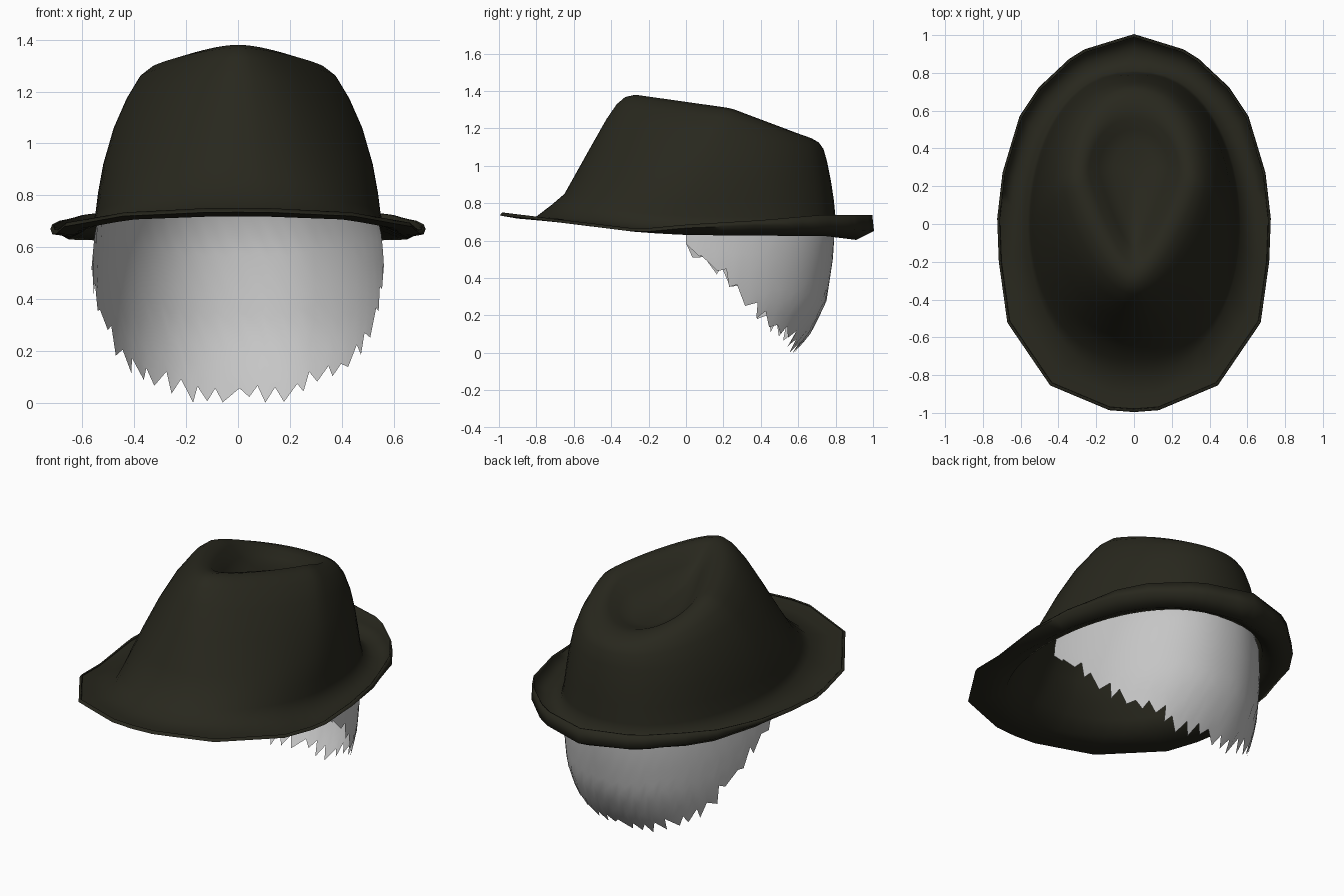
import bpy, math, random

if "Cube" in bpy.data.objects:
    bpy.data.objects.remove(bpy.data.objects["Cube"])
random.seed(4)


def material(name, rgb):
    m = bpy.data.materials.new(name)
    m.diffuse_color = (*rgb, 1)
    m.use_nodes = True
    m.node_tree.nodes["Principled BSDF"].inputs["Base Color"].default_value = m.diffuse_color
    return m


felt = material("dark olive felt", (0.021, 0.0205, 0.0125))
grey = material("grey hair", (0.56, 0.56, 0.56))


def add_mesh(name, verts, faces, mat, angle):
    me = bpy.data.meshes.new(name)
    me.from_pydata(verts, [], faces)
    me.materials.append(mat)
    ob = bpy.data.objects.new(name, me)
    bpy.context.collection.objects.link(ob)
    bpy.ops.object.select_all(action='DESELECT')
    ob.select_set(True)
    bpy.context.view_layer.objects.active = ob
    bpy.ops.object.shade_smooth_by_angle(angle=math.radians(angle))
    return ob


def lerp_table(table, k):
    k = max(k, table[0][0])
    for (a, va), (b, vb) in zip(table, table[1:]):
        if k <= b:
            return va + (vb - va) * (k - a) / (b - a)
    return table[-1][1]


def spow(v, p):
    return math.copysign(abs(v) ** p, v)


# Brim outline, right half from front to back, mirrored and subdivided
half = [(0, -0.99), (.13, -.98), (.44, -.85), (.665, -.52), (.71, -.2), (.718, .03),
        (.69, .27), (.6, .57), (.5, .72), (.34, .87), (.26, .92), (0, 1)]
loop = half + [(-x, y) for x, y in half[-2:0:-1]]
SUB = 3
outline = []
for (x0, y0), (x1, y1) in zip(loop, loop[1:] + loop[:1]):
    outline += [(x0 + (x1 - x0) * k / SUB, y0 + (y1 - y0) * k / SUB) for k in range(SUB)]
angles = [math.atan2(x / .72, -y) for x, y in outline]


def brim_ring(scale, profile):
    return [(x * scale, y * scale, lerp_table(profile, y * scale)) for x, y in outline]


def crown_ring(yf, zf, yb, zb, w, zs, ys=0.0, tear=0.0, p=1.0):
    ring = []
    for t in angles:
        c = math.cos(t)
        y = ys - c * (ys - yf) if c > 0 else ys - c * (yb - ys)
        z = zs + (zf - zs) * c if c > 0 else zs - (zb - zs) * c
        ring.append((w * spow(math.sin(t), p) * (1 - tear * max(c, 0)), y, z))
    return ring


# Hat: brim flat in front and turned up behind, crown wall, ridge, teardrop dent
rings = [
    brim_ring(.988, [(-.98, .745), (-.8, .722), (-.25, .657), (0, .682), (.4, .707),
                     (.7, .735), (1, .735)]),
    brim_ring(.998, [(-1, .738), (-.8, .716), (-.25, .648), (0, .67), (.4, .685),
                     (.7, .675), (1, .655)]),
    brim_ring(.91, [(-.91, .727), (-.7, .708), (-.25, .652), (0, .638), (.75, .632),
                    (.91, .612)]),
    crown_ring(-.80, .729, .81, .655, .562, .683, 0, 0, .86),
    crown_ring(-.72, .79, .80, .72, .55, .73, 0, 0, .88),
    crown_ring(-.65, .85, .79, .82, .54, .81, 0, .03, .9),
    crown_ring(-.605, .93, .775, .92, .52, .92, .04, .08, .93),
    crown_ring(-.51, 1.10, .755, 1.02, .48, 1.06, .1, .16, .95),
    crown_ring(-.425, 1.25, .735, 1.09, .43, 1.175, .15, .24, .97),
    crown_ring(-.37, 1.33, .71, 1.125, .38, 1.26, .2, .32),
    crown_ring(-.325, 1.368, .67, 1.148, .335, 1.295, .22, .4),
    crown_ring(-.27, 1.38, .62, 1.165, .285, 1.308, .24, .45),
    crown_ring(-.21, 1.365, .56, 1.165, .24, 1.275, .27, .47),
    crown_ring(-.12, 1.29, .50, 1.15, .185, 1.21, .29, .45),
    crown_ring(0, 1.21, .43, 1.14, .11, 1.17, .29, .3),
]
n = len(angles)
verts = [v for r in rings for v in r] + [(0, .28, 1.165)]
faces = [(r * n + i, r * n + (i + 1) % n, (r + 1) * n + (i + 1) % n, (r + 1) * n + i)
         for r in range(len(rings) - 1) for i in range(n)]
last = (len(rings) - 1) * n
faces += [(last + i, last + (i + 1) % n, len(verts) - 1) for i in range(n)]
hat = add_mesh("hat", verts, faces, felt, 80)
sol = hat.modifiers.new("felt thickness", 'SOLIDIFY')
sol.thickness = 0.008
sol.offset = -1

# Hair: curved sheet round the back of the head with a ragged lower edge
width = [(0, .53), (.15, .55), (.3, .565), (.4, .569), (.5, .567), (.65, .553), (.72, .537),
         (.8, .522)]
depth = [(0, .58), (.1, .665), (.27, .75), (.5, .785), (.65, .795), (.72, .775), (.8, .757)]
edge = [(0, .045), (18, .035), (30, .08), (49, .15), (63, .29), (75, .43), (92, .59)]
COLS, ROWS, TOP = 48, 10, .8
verts, faces = [], []
for i in range(COLS + 1):
    deg = -90 + 180 * i / COLS
    tooth = (-.035 if i % 2 else .03) * random.uniform(.3, 1.4)
    low = max(lerp_table(edge, abs(deg)) + tooth, 0)
    lean = random.uniform(-1.8, 1.8)
    for j in range(ROWS + 1):
        z = TOP + (low - TOP) * j / ROWS
        a = math.radians(deg + (lean if j == ROWS and 0 < i < COLS else 0))
        verts.append((lerp_table(width, z) * spow(math.sin(a), .93),
                      lerp_table(depth, z) * math.cos(a), z))
R = ROWS + 1
for i in range(COLS):
    for j in range(ROWS):
        a = i * R + j
        faces.append((a, a + R, a + R + 1, a + 1))
add_mesh("hair", verts, faces, grey, 60)
